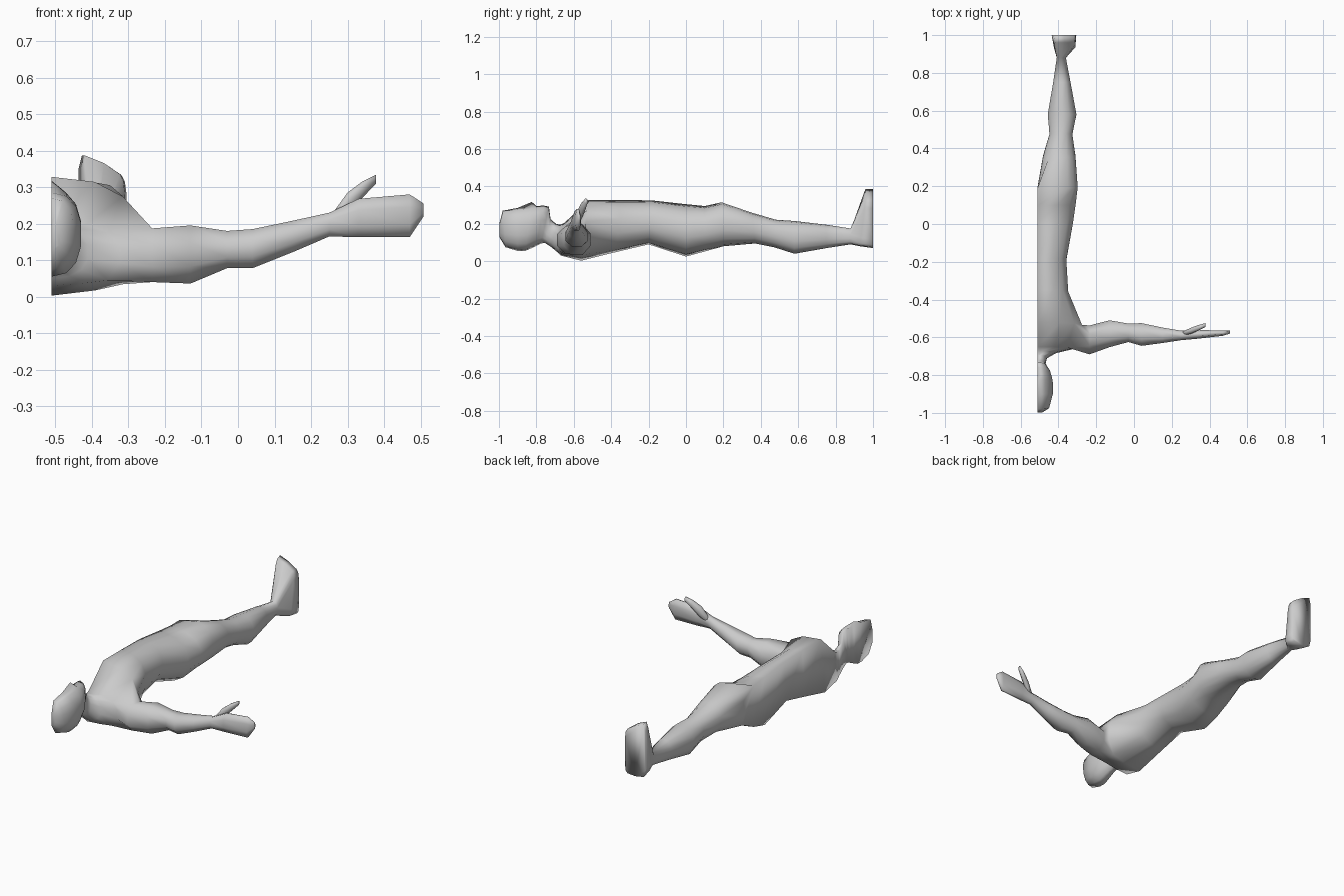
import bpy, bmesh, math

MID = -0.51   # flat cut plane of the half figure
N = 8         # points from front to back of a half ring

mat = bpy.data.materials.new("grey")
mat.diffuse_color = (0.6, 0.6, 0.6, 1)
bm = bmesh.new()


def power(v, e):
    return math.copysign(abs(v) ** e, v) if abs(v) > 1e-6 else 0.0


def ring(yf, zf, yb, zb, x0, x1, e=0.85, closed=False, slant=0.0):
    """Cross-section between a front and a back point; half rings start at x0."""
    angles = [math.pi * k / (N - 1) for k in range(N)]
    if closed:
        angles += [math.pi * (1 + j / 5) for j in range(1, 5)]
        cx, w = (x0 + x1) / 2, (x1 - x0) / 2
    else:
        cx, w = x0, x1 - x0
    out = []
    for a in angles:
        s, c = power(math.sin(a), e), power(math.cos(a), e)
        t = (1 + c) / 2
        out.append(bm.verts.new((cx + w * s, yb + (yf - yb) * t,
                                 zb + (zf - zb) * t - slant * w * s * t)))
    return out


def bridge(a, b, closed, skip=()):
    n = len(a)
    for i in range(n if closed else n - 1):
        if i not in skip:
            j = (i + 1) % n
            bm.faces.new((a[i], a[j], b[j], b[i]))


def arm_ring(x, y0, y1, z0, z1):
    r = 0.5 / math.cos(math.pi / 8)
    out = []
    for k in range(8):
        a = math.radians(112.5 + 45 * k)
        out.append(bm.verts.new((x, (y0 + y1) / 2 + (y1 - y0) * r * math.cos(a),
                                 (z0 + z1) / 2 + (z1 - z0) * r * math.sin(a))))
    return out


# Head, neck and torso: front y, z, back y, z, half width
trunk_rows = [
    (-0.998, 0.20, -0.998, 0.13, 0.025),
    (-0.98, 0.27, -0.965, 0.075, 0.062),
    (-0.90, 0.285, -0.90, 0.055, 0.082),
    (-0.825, 0.292, -0.86, 0.055, 0.082),
    (-0.80, 0.296, -0.83, 0.068, 0.077),
    (-0.76, 0.297, -0.80, 0.083, 0.066),
    (-0.733, 0.292, -0.775, 0.095, 0.048),
    (-0.724, 0.225, -0.755, 0.098, 0.042),
    (-0.695, 0.20, -0.72, 0.075, 0.05),
    (-0.672, 0.195, -0.69, 0.05, 0.10),
    (-0.65, 0.205, -0.67, 0.03, 0.19),
    (-0.52, 0.328, -0.56, 0.003, 0.24),
    (-0.35, 0.328, -0.37, 0.05, 0.165),
    (-0.18, 0.325, -0.20, 0.09, 0.155),
    (0.00, 0.305, 0.00, 0.025, 0.19),
    (0.10, 0.295, 0.10, 0.052, 0.205),
]
SHOULDER = 10
trunk = [ring(a, b, c, d, MID, MID + w) for a, b, c, d, w in trunk_rows]
for i in range(len(trunk) - 1):
    bridge(trunk[i], trunk[i + 1], False, (2, 3, 4) if i == SHOULDER else ())
bm.faces.new(trunk[0])
trunk[3][0].co.z += 0.025   # nose
sh, ch = trunk[SHOULDER], trunk[SHOULDER + 1]
ch[5].co.z, ch[6].co.z = 0.034, 0.017   # shoulder blade runs straight to the arm
ch[4].co.z, sh[5].co.z = 0.11, 0.045

# Leg and foot: front y, z, back y, z, inner x, outer x, roundness, slant
leg_rows = [
    (0.19, 0.315, 0.20, 0.08, -0.51, -0.296, 0.85, 0),
    (0.35, 0.26, 0.37, 0.095, -0.485, -0.308, 0.9, 0),
    (0.48, 0.222, 0.47, 0.075, -0.45, -0.325, 0.9, 0),
    (0.58, 0.215, 0.58, 0.04, -0.46, -0.303, 0.9, 0),
    (0.75, 0.195, 0.75, 0.07, -0.43, -0.335, 0.9, 0),
    (0.88, 0.175, 0.88, 0.09, -0.41, -0.36, 0.9, 0),
    (0.96, 0.366, 0.93, 0.08, -0.425, -0.31, 0.3, 0.6),
    (1.00, 0.366, 1.00, 0.07, -0.437, -0.305, 0.3, 0.55),
]
leg = [ring(*r[:7], True, r[7]) for r in leg_rows]
for v in leg[0][N:]:
    v.co.x = MID
for a, b in zip(leg, leg[1:]):
    bridge(a, b, True)
bm.faces.new(leg[-1])
hip = trunk[-1]
bridge(hip, leg[0][:N], False)
bm.faces.new((hip[0], leg[0][0], leg[0][-1]))
bm.faces.new((hip[-1], leg[0][N - 1], leg[0][N]))

# Flat side along the cut plane
for a, b in zip(trunk, trunk[1:]):
    bm.faces.new((a[0], b[0], b[-1], a[-1]))
bm.faces.new([hip[-1], hip[0]] + leg[0][:N - 1:-1])

# Arm and hand, grown from the shoulder opening: x, y range, z range
arm_rows = [
    (-0.235, -0.69, -0.537, 0.04, 0.187),
    (-0.13, -0.652, -0.51, 0.036, 0.195),
    (-0.03, -0.625, -0.527, 0.078, 0.18),
    (0.04, -0.645, -0.525, 0.078, 0.185),
    (0.15, -0.63, -0.548, 0.122, 0.208),
    (0.25, -0.615, -0.565, 0.165, 0.23),
    (0.33, -0.608, -0.562, 0.163, 0.268),
    (0.47, -0.592, -0.563, 0.163, 0.28),
    (0.508, -0.58, -0.565, 0.22, 0.255),
]
arm = [sh[2:6] + ch[5:1:-1]] + [arm_ring(*r) for r in arm_rows]
for a, b in zip(arm, arm[1:]):
    bridge(a, b, True)
bm.faces.new(arm[-1])

# Thumb
thumb_rows = [
    (0.26, -0.59, -0.568, 0.195, 0.23),
    (0.30, -0.582, -0.55, 0.225, 0.285),
    (0.34, -0.565, -0.535, 0.27, 0.315),
    (0.378, -0.545, -0.525, 0.31, 0.334),
]
thumb = [arm_ring(*r) for r in thumb_rows]
for a, b in zip(thumb, thumb[1:]):
    bridge(a, b, True)
bm.faces.new(thumb[0])
bm.faces.new(thumb[-1])

# Outward normals and smooth shading all over
bmesh.ops.recalc_face_normals(bm, faces=bm.faces)
for f in bm.faces:
    f.smooth = True

mesh = bpy.data.meshes.new("half_body")
bm.to_mesh(mesh)
bm.free()
body = bpy.data.objects.new("half_body", mesh)
bpy.context.collection.objects.link(body)
mesh.materials.append(mat)
